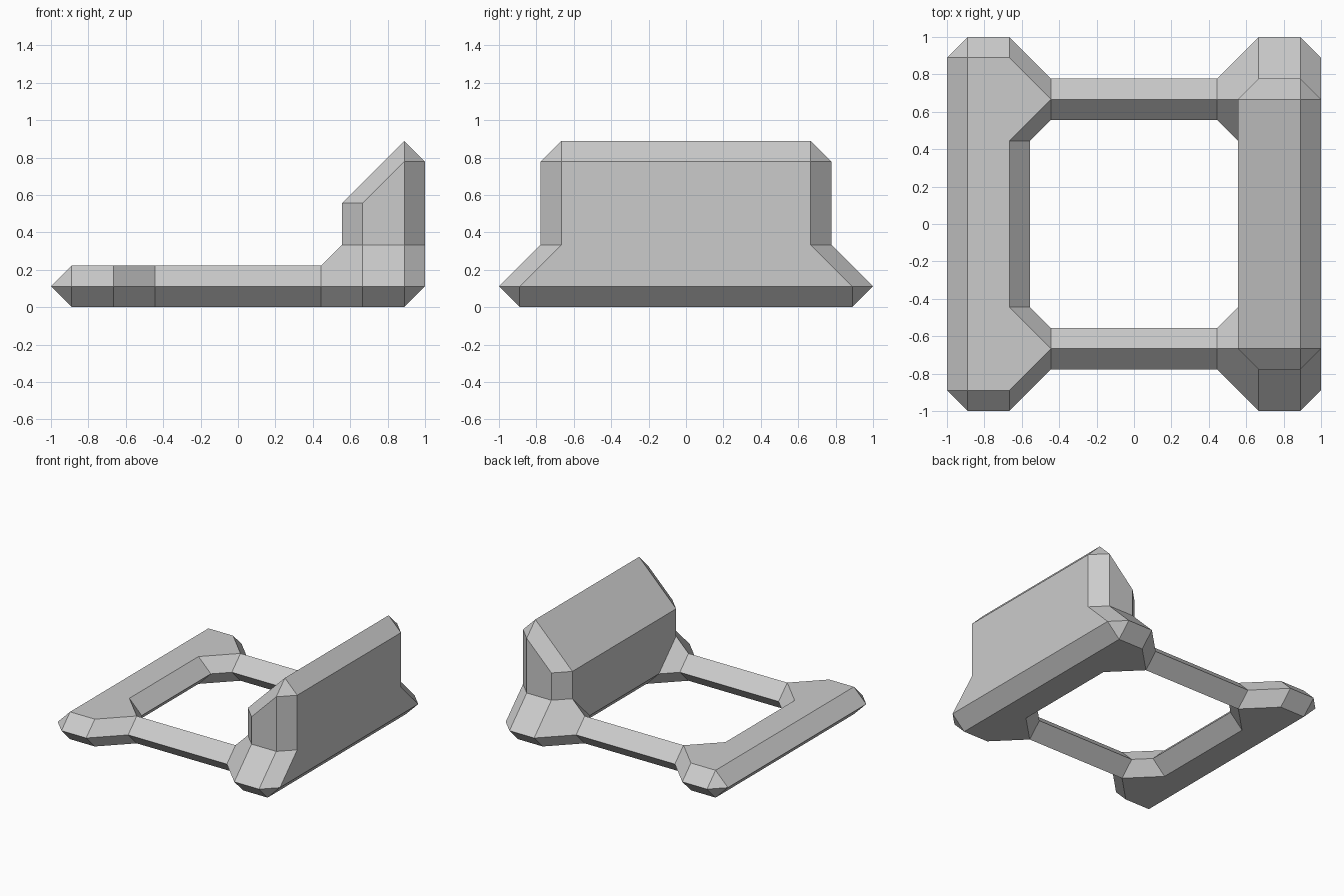
import bpy, bmesh, math
from mathutils import Vector, Matrix

cube = bpy.data.objects.get("Cube")
if cube:
    bpy.data.objects.remove(cube)

UNIT = 1 / 9  # parts are laid out on a whole-number lattice

grey = bpy.data.materials.new("plain grey")
grey.use_nodes = True
grey.diffuse_color = (0.6, 0.6, 0.6, 1)
grey.node_tree.nodes["Principled BSDF"].inputs["Base Color"].default_value = grey.diffuse_color


def tidy(bm):
    """Merge coplanar faces and make normals point outward."""
    bmesh.ops.remove_doubles(bm, verts=bm.verts, dist=0.001)
    bmesh.ops.dissolve_limit(bm, angle_limit=math.radians(1), verts=bm.verts, edges=bm.edges)
    bmesh.ops.recalc_face_normals(bm, faces=bm.faces)


def bevelled_hull(name, spine):
    """Convex block wrapped around one octahedron at each spine point."""
    bm = bmesh.new()
    points = set()
    for centre in spine:
        for axis in range(3):
            for step in (-1, 1):
                p = list(centre)
                p[axis] += step
                points.add(tuple(p))
    for p in sorted(points):
        bm.verts.new(p)
    hull = bmesh.ops.convex_hull(bm, input=bm.verts)
    spare = set(hull["geom_interior"]) | set(hull["geom_unused"])
    bmesh.ops.delete(bm, geom=[v for v in spare if isinstance(v, bmesh.types.BMVert)], context="VERTS")
    tidy(bm)
    mesh = bpy.data.meshes.new(name)
    bm.to_mesh(mesh)
    bm.free()
    mesh.materials.append(grey)
    obj = bpy.data.objects.new(name, mesh)
    bpy.context.collection.objects.link(obj)
    return obj


# Upright wall with a sloping top
wall_profile = [(6, 1), (8, 1), (8, 7), (6, 5)]
body = bevelled_hull("frame_with_upright_wall", [(x, y, z) for x, z in wall_profile for y in (-6, 6)])

# Low beam on the opposite side
parts = [bevelled_hull("low_beam", [(x, y, 1) for x in (-8, -6) for y in (-8, 8)])]

# Corner feet and crossbars, repeated front and back
foot_plan = [(8, 8), (6, 8), (4, 6), (6, 4), (8, 4)]
for side, s in (("front", -1), ("back", 1)):
    low_foot = [(-x, s * y, 1) for x, y in foot_plan]
    wall_foot = [(x, s * y, 1) for x, y in foot_plan]
    flare = [(x, s * 6, 3) for x in (6, 8)]
    parts += [
        bevelled_hull(side + "_low_foot", low_foot),
        bevelled_hull(side + "_wall_foot", wall_foot + flare),
        bevelled_hull(side + "_crossbar", [(x, s * 6, 1) for x in (-4, 4)]),
    ]

# Fuse all parts into one clean shell
for part in parts:
    union = body.modifiers.new("join " + part.name, "BOOLEAN")
    union.operation = "UNION"
    union.solver = "EXACT"
    union.object = part
bpy.context.view_layer.update()
evaluated = body.evaluated_get(bpy.context.evaluated_depsgraph_get())
bm = bmesh.new()
bm.from_mesh(evaluated.to_mesh())
evaluated.to_mesh_clear()
body.modifiers.clear()
for part in parts:
    bpy.data.objects.remove(part)
tidy(bm)
bmesh.ops.scale(bm, vec=Vector((UNIT, UNIT, UNIT)), verts=bm.verts)
for face in bm.faces:
    face.smooth = False
    face.material_index = 0
bm.to_mesh(body.data)
bm.free()
